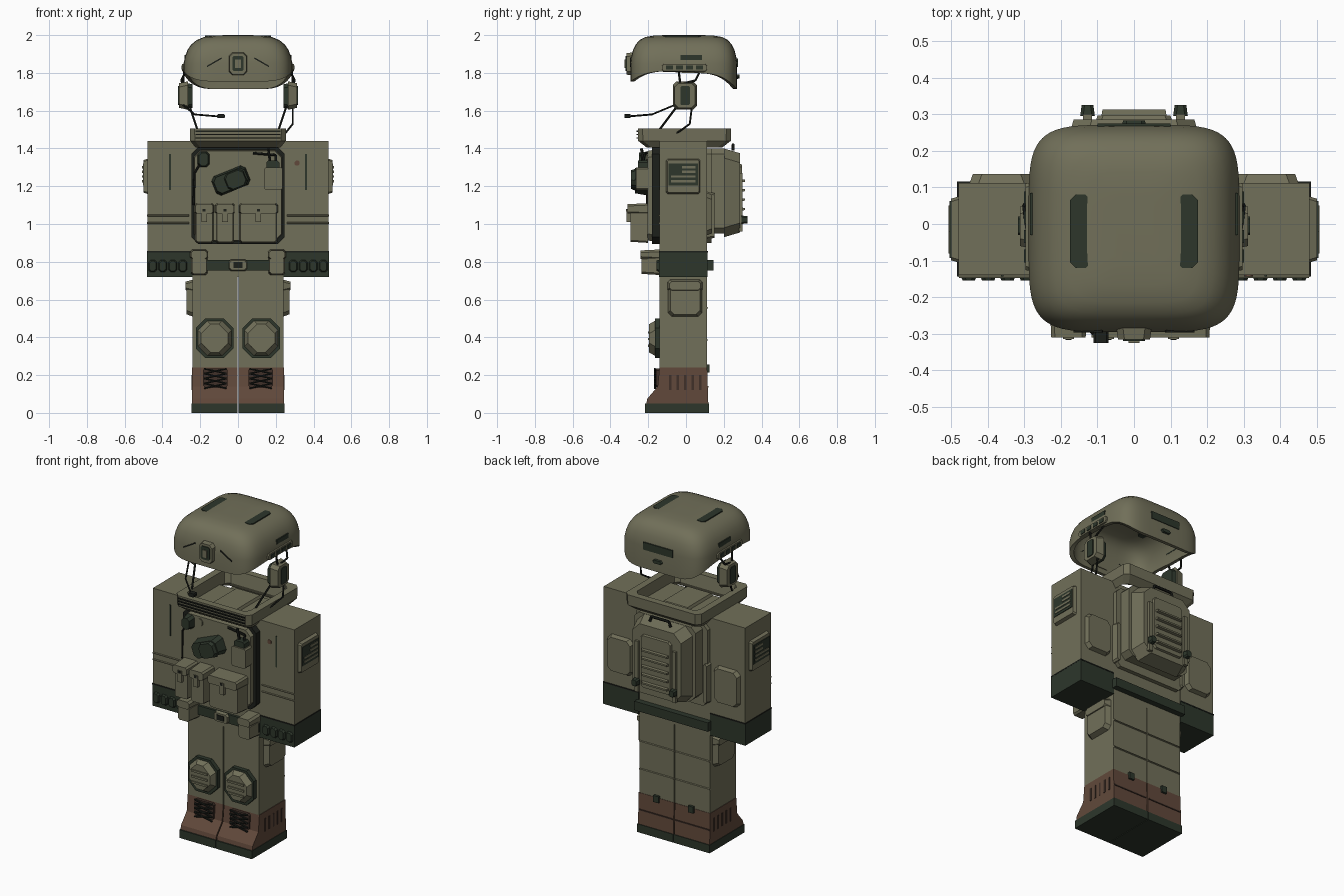
import bpy, bmesh, math
from mathutils import Vector

cube = bpy.data.objects.get("Cube")
if cube:
    bpy.data.objects.remove(cube, do_unlink=True)


def material(name, r, g, b):
    mat = bpy.data.materials.new(name)
    mat.use_nodes = True
    mat.diffuse_color = (r, g, b, 1)
    mat.node_tree.nodes["Principled BSDF"].inputs["Base Color"].default_value = (r, g, b, 1)
    return mat


olive = material("olive cloth", .165, .16, .1)
dark = material("dark green", .026, .037, .024)
black = material("charcoal", .012, .014, .011)
brown = material("boot brown", .12, .066, .043)
seam = material("seam brown", .05, .03, .022)


def finish(name, bm, mat, mirror=False):
    bmesh.ops.recalc_face_normals(bm, faces=bm.faces)
    mesh = bpy.data.meshes.new(name)
    bm.to_mesh(mesh)
    bm.free()
    mesh.materials.append(mat)
    ob = bpy.data.objects.new(name, mesh)
    bpy.context.collection.objects.link(ob)
    if mirror:
        ob.modifiers.new("Mirror", "MIRROR")
    return ob


def loft(name, rings, mat, closed=False, mirror=False):
    """Skin a row of equal rings, capped at the ends or joined into a loop."""
    bm = bmesh.new()
    rows = [[bm.verts.new(p) for p in ring] for ring in rings]
    pairs = list(zip(rows, rows[1:]))
    if closed:
        pairs.append((rows[-1], rows[0]))
    else:
        bm.faces.new(rows[0])
        bm.faces.new(rows[-1])
    for a, b in pairs:
        for i in range(len(a)):
            bm.faces.new((a[i - 1], a[i], b[i], b[i - 1]))
    return finish(name, bm, mat, mirror)


def outline(a, b, ch):
    """Rectangle with half sizes a and b and cut corners."""
    if not ch:
        return [(a, b), (-a, b), (-a, -b), (a, -b)]
    return [(a, b - ch), (a - ch, b), (ch - a, b), (-a, b - ch),
            (-a, ch - b), (ch - a, -b), (a - ch, -b), (a, ch - b)]


def plate(name, bounds, mat, face="-y", chamfer=0, taper=0, mirror=False, turn=0):
    """Block within bounds; corners cut and outer side tapered towards face."""
    lo, hi = Vector(bounds[::2]), Vector(bounds[1::2])
    mid, half = (lo + hi) / 2, (hi - lo) / 2
    n = "xyz".index(face[-1])
    u, v = [i for i in range(3) if i != n]
    sign = -1 if face[0] == "-" else 1
    c, s = math.cos(turn), math.sin(turn)
    rings = []
    for side, inset in ((-sign, 0), (sign, taper)):
        ring = []
        for p, q in outline(half[u] - inset, half[v] - inset, chamfer):
            co = mid.copy()
            co[n] += side * half[n]
            co[u] += p * c - q * s
            co[v] += p * s + q * c
            ring.append(co)
        rings.append(ring)
    return loft(name, rings, mat, mirror=mirror)


def rod(name, points, radius, mat, mirror=False):
    """Thin six-sided tube through the points."""
    bm = bmesh.new()
    pts = [Vector(p) for p in points]
    for a, b in zip(pts, pts[1:]):
        d = b - a
        made = bmesh.ops.create_cone(bm, cap_ends=True, segments=6, radius1=radius,
                                     radius2=radius, depth=d.length)
        rot = Vector((0, 0, 1)).rotation_difference(d).to_matrix()
        for vert in made["verts"]:
            vert.co = rot @ vert.co + (a + b) / 2
    return finish(name, bm, mat, mirror)


# Body blocks
plate("torso", (-.24, .24, -.14, .11, .72, 1.44), olive)
plate("arms", (.242, .48, -.14, .112, .855, 1.44), olive, mirror=True)
plate("gloves", (.242, .482, -.142, .114, .72, .855), dark, mirror=True)
plate("legs", (.003, .24, -.14, .11, .24, .72), olive, mirror=True)
for i in range(4):
    x = .27 + i * .053
    plate("glove_knuckle", (x, x + .045, -.155, -.14, .745, .81), dark, chamfer=.01, taper=.006, mirror=True)
plate("glove_cuff_line", (.245, .483, -.144, .116, .85, .857), black, mirror=True)

# Boots
profile = [(-.14, .24), (-.15, .14), (-.205, .075), (-.21, .05), (.118, .05), (.112, .24)]
loft("boots", [[(x, y, z) for y, z in profile] for x in (.003, .243)], brown, mirror=True)
plate("soles", (.002, .246, -.217, .122, 0, .05), dark, mirror=True)
plate("boot_tongues", (.055, .185, -.158, -.138, .135, .235), seam, chamfer=.01, mirror=True)
for i in range(4):
    z = .13 + i * .026
    for a, b in ((.06, .18), (.18, .06)):
        rod("laces", [(a, -.165, z), (b, -.165, z + .026)], .005, black, mirror=True)
for i in range(5):
    y = -.09 + i * .04
    plate("boot_side_slot", (.242, .246, y, y + .012, .12, .2), seam, "x", mirror=True)
plate("boot_heel_seam", (.01, .24, .11, .12, .135, .142), seam, "y", mirror=True)
plate("boot_heel_tabs", (.1, .135, .11, .125, .215, .255), dark, "y", mirror=True)

# Knee pads and trousers
plate("knee_pad_edges", (.025, .222, -.165, -.14, .29, .5), dark, chamfer=.05, mirror=True)
plate("knee_pads", (.032, .215, -.195, -.16, .3, .49), olive, chamfer=.05, taper=.02, mirror=True)
for z in (.35, .385, .42):
    plate("knee_pad_rib", (.07, .178, -.202, -.19, z, z + .012), olive, mirror=True)
plate("thigh_pockets", (.24, .272, -.095, .085, .51, .7), olive, "x", .02, .012, True)
plate("thigh_pocket_flaps", (.24, .278, -.097, .087, .64, .705), olive, "x", .012, .01, True)
for z in (.38, .55):
    plate("trouser_fold", (.003, .241, .108, .116, z, z + .012), olive, "y", taper=.004, mirror=True)

# Belt and hip pouches
plate("belt", (-.25, .25, -.155, .145, .755, .81), dark)
plate("belt_buckle", (-.05, .05, -.17, -.15, .752, .813), olive, chamfer=.012, taper=.005)
plate("belt_buckle_centre", (-.025, .025, -.175, -.165, .768, .798), black)
plate("hip_pouches", (.162, .25, -.235, -.14, .73, .83), olive, chamfer=.01, taper=.006, mirror=True)
plate("hip_pouch_flaps", (.158, .253, -.242, -.14, .81, .865), olive, chamfer=.012, taper=.005, mirror=True)

# Vest with magazine pouches
plate("vest_edge", (-.247, .247, -.18, -.14, .895, 1.405), black, chamfer=.035)
plate("vest_front", (-.237, .237, -.205, -.15, .905, 1.395), olive, chamfer=.035, taper=.008)
plate("vest_back", (-.24, .24, .11, .135, .9, 1.4), olive, "y", .03)
for x, w in ((-.228, .098), (-.118, .098), (.008, .2)):
    plate("magazine_pouch", (x, x + w, -.295, -.2, .9, 1.09), olive, chamfer=.008, taper=.006)
    plate("magazine_flap", (x - .003, x + w + .003, -.31, -.2, 1.05, 1.11), olive, chamfer=.01, taper=.005)
    mid = x + w / 2
    plate("magazine_strap", (mid - .015, mid + .015, -.314, -.29, 1.01, 1.08), olive)
    plate("magazine_snap", (mid - .008, mid + .008, -.317, -.31, 1.065, 1.08), black)

# Chest gear
plate("chest_case", (-.135, .06, -.27, -.2, 1.175, 1.285), dark, chamfer=.02, taper=.01, turn=math.radians(22))
plate("chest_case_lid", (-.07, .045, -.29, -.26, 1.185, 1.285), dark, chamfer=.02, taper=.008, turn=math.radians(22))
plate("radio_speaker", (-.215, -.15, -.25, -.2, 1.3, 1.385), dark, chamfer=.015, taper=.008)
plate("cloth_badge", (-.13, -.095, -.211, -.2, 1.33, 1.375), olive, chamfer=.012)
plate("radio_pouch", (.14, .235, -.265, -.2, 1.18, 1.3), olive, chamfer=.008)
plate("radio", (.15, .22, -.255, -.2, 1.28, 1.335), dark, chamfer=.01)
rod("radio_antenna", [(.17, -.23, 1.33), (.16, -.235, 1.4)], .008, black)
rod("radio_cable", [(.08, -.21, 1.375), (.2, -.22, 1.365), (.2, -.23, 1.32)], .007, black)
rod("speaker_cable", [(-.2, -.22, 1.32), (-.23, -.21, 1.27), (-.235, -.205, 1.1)], .006, black)

# Sleeve details
plate("sleeve_seam", (.356, .364, -.144, -.138, 1.18, 1.37), dark, mirror=True)
for z in (1.0, 1.04):
    plate("sleeve_fold", (.26, .481, -.147, -.138, z, z + .01), olive, taper=.003, mirror=True)
plate("shoulder_patch_base", (.48, .5, -.105, .075, 1.16, 1.345), olive, "x", .008, .006, True)
plate("shoulder_patch", (.495, .504, -.093, .063, 1.205, 1.32), dark, "x", mirror=True)
for i in range(4):
    z = 1.22 + i * .025
    plate("shoulder_patch_stripe", (.5, .507, -.08 if i < 2 else -.02, .05, z, z + .012), olive, "x", mirror=True)
plate("elbow_pads", (.275, .45, .11, .137, .94, 1.165), olive, "y", .025, .01, True)
plate("sleeve_stain", (.3, .325, -.143, -.14, 1.31, 1.335), brown, chamfer=.006)

# Collar
levels = [(.225, .2, 1.405), (.253, .245, 1.44), (.255, .247, 1.505), (.212, .205, 1.505), (.2, .19, 1.43)]
loft("collar", [[(x, y - .008, z) for x, y in outline(a, b, .025)] for a, b, z in levels], olive, closed=True)
for z in (1.452, 1.47, 1.487):
    plate("collar_fold", (-.225, .225, -.262, -.25, z, z + .007), black)
plate("neck_strap", (-.09, .09, -.14, .11, 1.435, 1.455), olive, "z", taper=.01)

# Backpack
plate("backpack_frame", (-.208, .208, .13, .205, .95, 1.4), olive, "y", .03)
plate("backpack", (-.19, .19, .2, .285, .93, 1.4), olive, "y", .05, .025)
plate("backpack_panel", (-.105, .105, .28, .297, .99, 1.32), olive, "y", .015, .006)
for i in range(5):
    z = 1.02 + i * .05
    plate("backpack_rib", (-.09, .09, .29, .313, z, z + .018), olive, "y", taper=.004)
plate("backpack_straps", (.115, .14, .28, .3, .96, 1.27), olive, "y", mirror=True)
plate("backpack_buckles", (.107, .147, .295, .325, 1.0, 1.045), dark, "y", .008, .004, True)
plate("backpack_side_straps", (.215, .25, .11, .15, .92, 1.17), olive, "y", .01, .006, True)
rod("backpack_handle", [(-.07, .25, 1.39), (-.06, .25, 1.42), (.06, .25, 1.42), (.07, .25, 1.39)], .008, black)


# Helmet shell
def rim_height(y):
    if y > 0:
        return 1.8 - .085 * min(1, y / .28) ** 4
    return 1.81 - .055 * min(1, -y / .28) ** 4


def helmet_ring(scale, z, inset=0):
    ring = []
    for i in range(64):
        t = math.tau * i / 64
        x, y = [math.copysign(abs(f) ** .4, f) for f in (math.cos(t), math.sin(t))]
        height = rim_height(y * .283) if z is None else z
        ring.append(((.288 - inset) * scale * x, (.283 - inset) * scale ** .7 * y - .012, height))
    return ring


dome = [(1, None), (1, 1.85), (.975, 1.885), (.93, 1.92), (.86, 1.95),
        (.76, 1.974), (.62, 1.99), (.42, 1.998), (.2, 2.0)]
inside = [helmet_ring(s, z and z - .02, .02) for s, z in reversed(dome)]
helmet = loft("helmet", inside + [helmet_ring(s, z) for s, z in dome], olive)
helmet.data.shade_smooth()
helmet.data.set_sharp_from_angle(angle=math.radians(40))

# Helmet fittings
plate("helmet_mount", (-.05, .05, -.315, -.27, 1.785, 1.91), olive, chamfer=.018, taper=.006)
plate("helmet_mount_recess", (-.03, .03, -.32, -.31, 1.81, 1.89), dark, chamfer=.008)
plate("helmet_mount_clip", (-.015, .015, -.325, -.315, 1.825, 1.87), olive)
plate("helmet_grooves", (.08, .17, -.297, -.27, 1.853, 1.86), black, mirror=True, turn=math.radians(-30))
plate("helmet_top_strips", (.117, .175, -.12, .08, 1.97, 1.997), dark, "z", .015, mirror=True)
plate("helmet_side_strips", (.26, .284, -.03, .085, 1.862, 1.895), dark, "x", mirror=True)
plate("helmet_rails", (.27, .296, -.13, .115, 1.805, 1.85), olive, "x", .01, .004, True)
for i in range(4):
    y = -.105 + i * .053
    plate("helmet_rail_slot", (.29, .3, y, y + .035, 1.817, 1.838), dark, "x", mirror=True)
plate("helmet_back_strip", (-.1, .1, .25, .275, 1.83, 1.875), dark, "y")
plate("helmet_back_dial", (-.035, .035, .25, .283, 1.765, 1.795), dark, "y", .01, .005)

# Headset
plate("ear_cups", (.265, .312, -.07, .058, 1.605, 1.755), olive, "x", .02, .01, True)
plate("ear_cushions", (.24, .268, -.06, .048, 1.61, 1.745), dark, "-x", .02, .005, True)
plate("ear_cup_panels", (.305, .317, -.03, .02, 1.63, 1.73), dark, "x", .006, mirror=True)
rod("headset_arms", [(.28, .07, 1.8), (.3, .05, 1.76), (.29, -.03, 1.74), (.285, -.04, 1.82)], .006, black, True)
rod("chin_straps", [(.255, -.05, 1.62), (.215, -.14, 1.5)], .006, black, True)
rod("headset_cable", [(.29, .03, 1.61), (.29, .02, 1.53), (.25, -.05, 1.48)], .005, black)
rod("microphone_boom", [(-.29, -.06, 1.63), (-.23, -.18, 1.58), (-.11, -.3, 1.57)], .005, black)
plate("microphone", (-.11, -.07, -.325, -.295, 1.56, 1.582), black, chamfer=.005)
